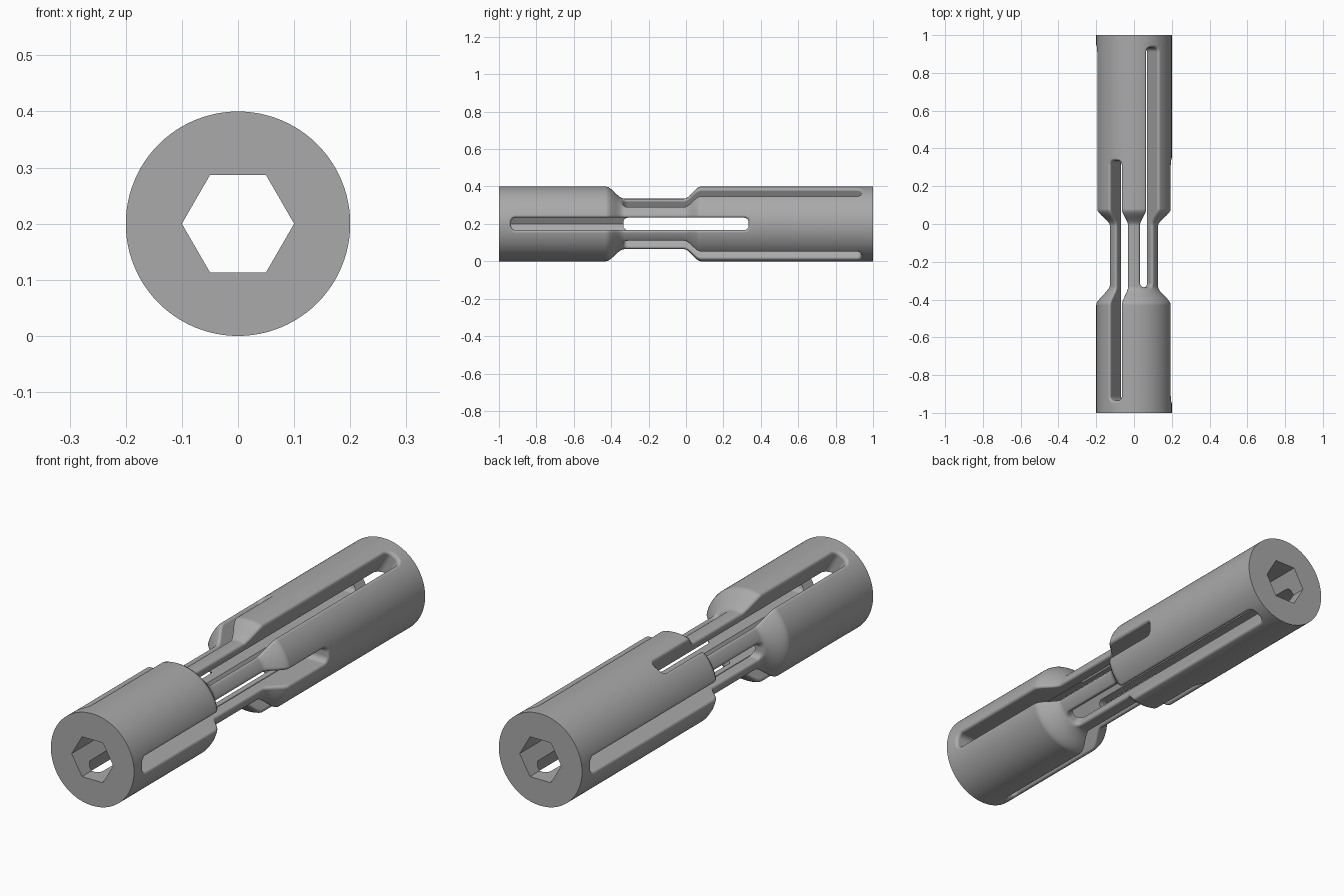
import bpy, bmesh, math

cube = bpy.data.objects.get("Cube")
if cube:
    bpy.data.objects.remove(cube, do_unlink=True)

BIG, NECK, AXIS_Z = 0.2, 0.135, 0.2
FILLET, HALF_W, CORNER, SIDES = 0.015, 0.033, 0.024, 96
RAMPS = ((-0.43, -0.33), (-0.01, 0.08))        # start and end of each taper
RAMP_YS = [a + (b - a) * i / 8 for a, b in RAMPS for i in range(9)]

steel = bpy.data.materials.new("grey steel")
steel.use_nodes = True
steel.diffuse_color = (0.4, 0.4, 0.4, 1)
steel.node_tree.nodes["Principled BSDF"].inputs["Base Color"].default_value = (0.4, 0.4, 0.4, 1)


def radius(y):
    """Outer radius of the turned body at y."""
    def ease(a, b):
        t = min(1, max(0, (y - a) / (b - a)))
        return t * t * (3 - 2 * t)
    dip = ease(*RAMPS[0]) - ease(*RAMPS[1])
    return BIG - (BIG - NECK) * dip


def loft(bm, rings):
    """Closed solid through rings of equal length."""
    loops = [[bm.verts.new(p) for p in ring] for ring in rings]
    n = len(loops[0])
    for a, b in zip(loops, loops[1:]):
        for i in range(n):
            j = (i + 1) % n
            bm.faces.new((a[i], a[j], b[j], b[i]))
    bm.faces.new(loops[0][::-1])
    bm.faces.new(loops[-1])


def make_object(name, bm):
    bmesh.ops.recalc_face_normals(bm, faces=bm.faces[:])
    mesh = bpy.data.meshes.new(name)
    bm.to_mesh(mesh)
    bm.free()
    mesh.materials.append(steel)
    obj = bpy.data.objects.new(name, mesh)
    bpy.context.collection.objects.link(obj)
    return obj


def circle(r, y, n):
    return [(r * math.cos(math.tau * i / n), y, AXIS_Z + r * math.sin(math.tau * i / n))
            for i in range(n)]


def outline(y0, y1, grow):
    """Rounded slot outline as (lateral, y), enlarged by grow."""
    w, c = HALF_W, CORNER
    inner = [y for y in RAMP_YS if y0 + c < y < y1 - c]
    pts = []
    for cx, cy, start in ((w - c, y1 - c, 0), (c - w, y1 - c, 90),
                          (c - w, y0 + c, 180), (w - c, y0 + c, 270)):
        for k in range(7):
            t = math.radians(start + 15 * k)
            pts.append((cx + (c + grow) * math.cos(t), cy + (c + grow) * math.sin(t)))
        if start == 90:
            pts += [(-w - grow, y) for y in reversed(inner)]
        if start == 270:
            pts += [(w + grow, y) for y in inner]
    return pts


def slot(bm, angle, y0, y1):
    """Slot cutter whose mouth flares into a rounded edge on the body."""
    ca, sa = math.cos(angle), math.sin(angle)

    def place(u, y, v):
        return (v * ca - u * sa, y, AXIS_Z + v * sa + u * ca)

    rings = [[place(u, y, 0.07) for u, y in outline(y0, y1, 0)]]
    for k in range(5):
        t = math.pi / 8 * k
        depth = FILLET * (1 - math.sin(t)) if k < 4 else -0.0005
        pts = outline(y0, y1, FILLET * (1 - math.cos(t)))
        rings.append([place(u, y, math.sqrt(radius(y) ** 2 - u * u) - depth) for u, y in pts])
    rings.append([place(u, y, 0.3) for u, y in outline(y0, y1, FILLET)])
    loft(bm, rings)


# Turned body with a narrow neck
bm = bmesh.new()
loft(bm, [circle(radius(y), y, SIDES) for y in [-1] + RAMP_YS + [1]])
body = make_object("coupling_body", bm)

# Hexagonal bore along the whole length
bm = bmesh.new()
loft(bm, [circle(0.1, y, 6) for y in (-1.1, 1.1)])
bore = make_object("bore_cutter", bm)

# Six slots, alternately reaching towards the front and the back
bm = bmesh.new()
for i in range(6):
    y0, y1 = (-0.935, 0.335) if i % 2 == 0 else (-0.335, 0.935)
    slot(bm, math.radians(60 * i), y0, y1)
slots = make_object("slot_cutter", bm)

bpy.ops.object.select_all(action='DESELECT')
body.select_set(True)
bpy.context.view_layer.objects.active = body
for cutter in (bore, slots):
    mod = body.modifiers.new("cut", 'BOOLEAN')
    mod.operation, mod.solver, mod.object = 'DIFFERENCE', 'EXACT', cutter
    bpy.ops.object.modifier_apply(modifier=mod.name)
    bpy.data.objects.remove(cutter, do_unlink=True)

bpy.ops.object.shade_smooth_by_angle(angle=math.radians(32))
weighted = body.modifiers.new("even_shading", 'WEIGHTED_NORMAL')
weighted.keep_sharp = True
